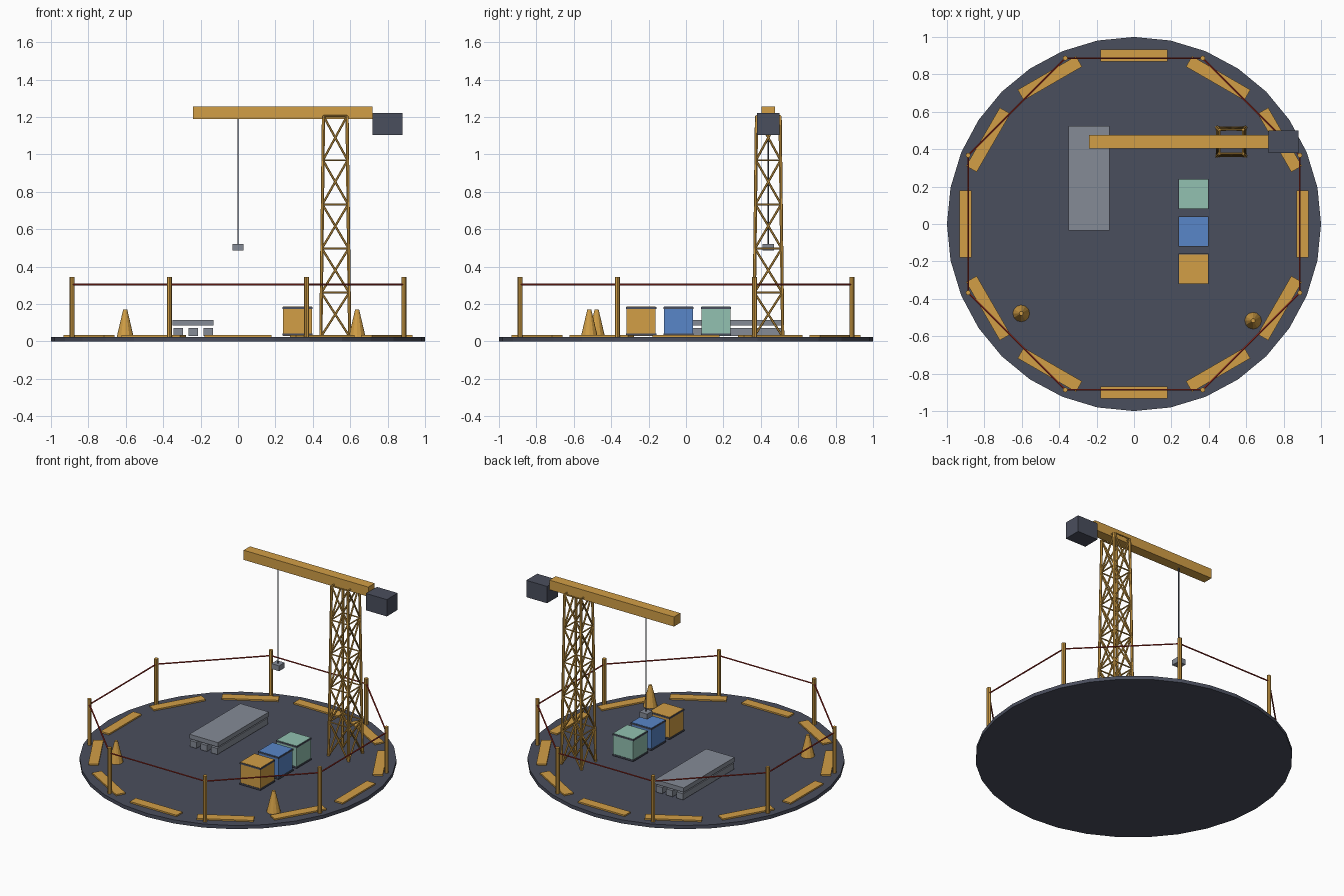
import bpy, math
from mathutils import Vector

if "Cube" in bpy.data.objects:
    bpy.data.objects.remove(bpy.data.objects["Cube"])


def lin(c):
    return c / 12.92 if c <= 0.04045 else ((c + 0.055) / 1.055) ** 2.4


def material(name, rgb):
    m = bpy.data.materials.new(name)
    m.diffuse_color = [lin(c / 255) for c in rgb] + [1]
    m.use_nodes = True
    m.node_tree.nodes["Principled BSDF"].inputs["Base Color"].default_value = m.diffuse_color
    return m


ORANGE = material("safety orange", (210, 159, 70))
SLATE = material("dark slate", (74, 78, 93))
GREY = material("concrete grey", (133, 139, 150))
BLUE = material("crate blue", (88, 134, 200))
TEAL = material("crate teal", (146, 193, 177))
RED = material("rope red", (165, 48, 38))


def finish(name, mat):
    ob = bpy.context.object
    ob.name = name
    ob.data.materials.append(mat)
    return ob


def box(name, x, y, z, mat, turn=0):
    """Box from (min, max) ranges, optionally turned about its centre."""
    r = (x, y, z)
    bpy.ops.mesh.primitive_cube_add(size=1, location=[(a + b) / 2 for a, b in r],
                                    rotation=(0, 0, turn))
    bpy.context.object.scale = [b - a for a, b in r]
    return finish(name, mat)


def rod(name, a, b, radius, mat, sides=6):
    a, b = Vector(a), Vector(b)
    d = b - a
    bpy.ops.mesh.primitive_cylinder_add(vertices=sides, radius=radius, depth=d.length,
                                        location=(a + b) / 2,
                                        rotation=d.to_track_quat('Z', 'Y').to_euler())
    return finish(name, mat)


# round ground plate
FLOOR = 0.025
rod("ground_plate", (0, 0, 0), (0, 0, FLOOR), 1, SLATE, 32)

# painted kerb dashes around the rim
for i in range(12):
    a = i * math.pi / 6
    cx, cy = 0.9 * math.cos(a), 0.9 * math.sin(a)
    box(f"rim_dash_{i}", (cx - .0325, cx + .0325), (cy - .18, cy + .18), (FLOOR, .035), ORANGE, a)

# fence posts and rope
posts = [(0.96 * math.cos(math.radians(22.5 + 45 * i)),
          0.96 * math.sin(math.radians(22.5 + 45 * i))) for i in range(8)]
for i, p in enumerate(posts):
    q = posts[(i + 1) % 8]
    rod(f"fence_post_{i}", (*p, FLOOR), (*p, 0.345), 0.0135, ORANGE, 8)
    rod(f"fence_rope_{i}", (*p, 0.305), (*q, 0.305), 0.005, RED)

# lattice tower: tapering legs, rings and cross braces
TX, TY, BAYS = 0.52, 0.44, 5
SIGNS = [(-1, -1), (1, -1), (1, 1), (-1, 1)]


def corner(k, level):
    t = level / BAYS
    h = 0.077 + (0.063 - 0.077) * t
    sx, sy = SIGNS[k % 4]
    return TX + sx * h, TY + sy * h, FLOOR + (1.205 - FLOOR) * t


for k in range(4):
    rod(f"tower_leg_{k}", corner(k, 0), corner(k, BAYS), 0.009, ORANGE)
    for n in range(BAYS):
        rod(f"tower_ring_{k}_{n}", corner(k, n + 1), corner(k + 1, n + 1), 0.005, ORANGE)
        rod(f"tower_brace_a_{k}_{n}", corner(k, n), corner(k + 1, n + 1), 0.006, ORANGE)
        rod(f"tower_brace_b_{k}_{n}", corner(k + 1, n), corner(k, n + 1), 0.006, ORANGE)

# jib, counterweight, cable and hook block
box("jib", (-.24, .72), (.405, .475), (1.19, 1.257), ORANGE)
box("counterweight", (.72, .88), (.38, .5), (1.105, 1.222), SLATE)
rod("cable", (0, .44, .51), (0, .44, 1.19), 0.004, SLATE)
box("hook_block", (-.03, .03), (.41, .47), (.485, .522), GREY)

# slab on three bearers
box("slab", (-.35, -.13), (-.035, .525), (.084, .115), GREY)
for i, x in enumerate((-.32, -.24, -.16)):
    box(f"slab_bearer_{i}", (x - .025, x + .025), (-.035, .525), (.03, .073), GREY)

# crates with dark bands at top and bottom
for name, y, mat in (("orange", -.24, ORANGE), ("blue", -.04, BLUE), ("teal", .16, TEAL)):
    box(f"{name}_crate", (.24, .395), (y - .078, y + .078), (.03, .187), mat)
    for part, z in (("top", .174), ("bottom", .032)):
        box(f"{name}_crate_{part}_band", (.237, .398), (y - .081, y + .081), (z, z + .011), SLATE)

# traffic cones
for i, (x, y) in enumerate(((-.603, -.478), (.637, -.517))):
    bpy.ops.mesh.primitive_cone_add(vertices=12, radius1=.045, radius2=.011, depth=.145,
                                    location=(x, y, FLOOR + .0725))
    finish(f"cone_{i}", ORANGE)
